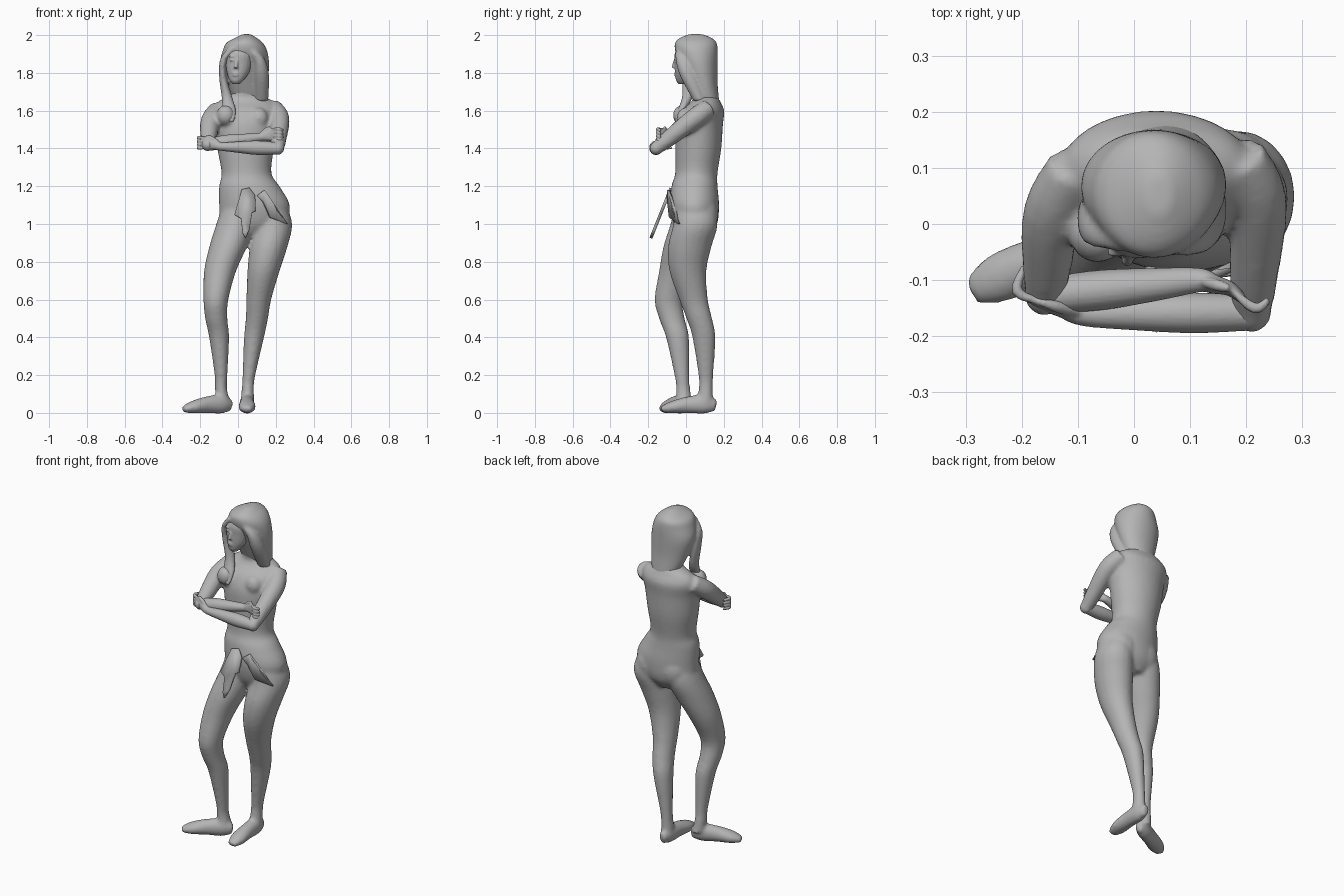
import bpy, bmesh, math
from mathutils import Vector, Matrix

cube = bpy.data.objects.get("Cube")
if cube:
    bpy.data.objects.remove(cube, do_unlink=True)

grey = bpy.data.materials.new("stone grey")
grey.use_nodes = True
grey.diffuse_color = (.46, .46, .46, 1)
grey.node_tree.nodes["Principled BSDF"].inputs["Base Color"].default_value = grey.diffuse_color

UP = Vector((0, 0, 1))


def smooth_path(points, steps=4):
    """Catmull-Rom interpolation of position and both radii."""
    p = [Vector(q if len(q) > 4 else (*q, q[-1])) for q in points]
    p = [p[0] * 2 - p[1]] + p + [p[-1] * 2 - p[-2]]
    result = []
    for before, start, end, after in zip(p, p[1:], p[2:], p[3:]):
        leave, arrive = (end - before) / 2, (after - start) / 2
        for i in range(steps):
            t = i / steps
            ease = t * t * (3 - 2 * t)
            result.append(start.lerp(end, ease) + leave * (t * (1 - t) ** 2)
                          - arrive * (t * t * (1 - t)))
    return result + [p[-2]]


def loft(bm, points, level=False, sides=20):
    """Closed tube through (x, y, z, side radius, other radius) stations.
    Level tubes keep every section horizontal."""
    path = smooth_path(points)
    rings = []
    for i, station in enumerate(path):
        centre = Vector(station[:3])
        if level:
            side, other = Vector((1, 0, 0)), Vector((0, 1, 0))
        else:
            ahead = Vector(path[min(i + 1, len(path) - 1)][:3])
            behind = Vector(path[max(i - 1, 0)][:3])
            along = (ahead - behind).normalized()
            side = along.cross(UP).normalized()
            other = side.cross(along)
        side_radius, other_radius = (max(r, .004) for r in station[3:])
        ring = []
        for k in range(sides):
            angle = math.tau * k / sides
            offset = side * side_radius * math.cos(angle) + other * other_radius * math.sin(angle)
            ring.append(bm.verts.new(centre + offset))
        rings.append(ring)
    for low, high in zip(rings, rings[1:]):
        for k in range(sides):
            n = (k + 1) % sides
            bm.faces.new((low[k], low[n], high[n], high[k]))
    bm.faces.new(rings[0][::-1])
    bm.faces.new(rings[-1])


def ball(bm, centre, size):
    matrix = Matrix.Translation(centre) @ Matrix.Diagonal((*size, 1))
    bmesh.ops.create_uvsphere(bm, u_segments=20, v_segments=12, radius=1, matrix=matrix)


def finish(bm, name, voxel=0, relax=4):
    """Make the object; a voxel size fuses its overlapping volumes."""
    bmesh.ops.recalc_face_normals(bm, faces=bm.faces[:])
    for face in bm.faces:
        face.smooth = True
    mesh = bpy.data.meshes.new(name)
    bm.to_mesh(mesh)
    bm.free()
    mesh.materials.append(grey)
    obj = bpy.data.objects.new(name, mesh)
    bpy.context.collection.objects.link(obj)
    if voxel:
        fuse = obj.modifiers.new("fuse", 'REMESH')
        fuse.mode = 'VOXEL'
        fuse.voxel_size = voxel
        fuse.use_smooth_shade = True
        soften = obj.modifiers.new("soften", 'SMOOTH')
        soften.factor = .5
        soften.iterations = relax
    return obj


def add_leg(bm, across, forward):
    """Both legs share heights and girth; only the pose differs."""
    heights = (1.12, 1, .88, .75, .6, .5, .4, .2, .13, .06)
    girths = (.085, .102, .1, .085, .066, .059, .053, .034, .032, .037)
    loft(bm, [(x, y, z, g, g * 1.15) for x, y, z, g in zip(across, forward, heights, girths)],
         level=True)


def add_foot(bm, heel, toe):
    """Foot tapering from heel to toe: (fraction, height, half width, half thickness)."""
    shape = ((0, .04, .02, .03), (.2, .046, .038, .05), (.5, .043, .041, .045),
             (.8, .03, .045, .033), (1, .018, .025, .017))
    heel, toe = Vector(heel), Vector(toe)
    loft(bm, [(*heel.lerp(toe, t), z, wide, thick) for t, z, wide, thick in shape])


def add_arm(name, bm, shoulder, biceps, elbow, wrist, knuckles, bend, tips):
    """Upper arm fused to the body, then forearm, palm, wrapped fingers and thumb."""
    shoulder, biceps, elbow, wrist, knuckles, bend, tips = map(
        Vector, (shoulder, biceps, elbow, wrist, knuckles, bend, tips))
    loft(bm, [(*shoulder, .05), (*biceps, .053), (*biceps.lerp(elbow, .7), .043), (*elbow, .034)])
    ball(bm, elbow, (.036, .036, .036))
    lower = bmesh.new()
    loft(lower, [(*elbow, .032), (*elbow.lerp(wrist, .35), .036, .038), (*elbow.lerp(wrist, .7), .03),
                 (*wrist, .022), (*wrist.lerp(knuckles, .5), .017, .026), (*knuckles, .013, .034),
                 (*knuckles.lerp(bend, .5), .009, .028)])
    for finger in range(4):
        rise = UP * (finger - 1.5) * .018
        joints = zip((knuckles, bend, tips), (.005, .01, .006))
        loft(lower, [(*(p + rise), r) for p, r in joints], sides=10)
    thumb = ((wrist + UP * .01, .008), (wrist.lerp(knuckles, .6) + UP * .03, .011),
             (knuckles + UP * .038, .006))
    loft(lower, [(*p, r) for p, r in thumb], sides=10)
    finish(lower, name, voxel=.004, relax=2)


# Body: torso, chest and seat
body = bmesh.new()
loft(body, [(.07, .05, .93, .08, .07), (.08, .05, 1, .17, .115), (.087, .045, 1.1, .187, .13),
            (.06, .045, 1.2, .16, .122), (.045, .055, 1.27, .132, .112), (.04, .065, 1.4, .15, .122),
            (.04, .07, 1.52, .165, .125), (.04, .09, 1.6, .175, .112), (.042, .105, 1.65, .145, .075),
            (.04, .1, 1.69, .075, .06), (.03, .06, 1.78, .045, .05)], level=True, sides=32)
ball(body, (-.065, -.02, 1.575), (.05, .05, .055))
ball(body, (.11, -.005, 1.56), (.05, .045, .055))
for x in (.02, .16):
    ball(body, (x, .085, 1.05), (.095, .085, .11))

# Body: straight left leg, bent right leg, feet
add_leg(body, (.165, .185, .162, .135, .11, .1, .085, .058, .052, .05),
        (.045, .05, .02, .01, .04, .07, .095, .105, .105, .1))
add_leg(body, (.01, -.013, -.052, -.095, -.117, -.115, -.1, -.09, -.09, -.08),
        (.045, .035, -.005, -.045, -.09, -.075, -.045, -.022, -.015, -.01))
add_foot(body, (.048, .16), (.048, -.13))
add_foot(body, (-.035, 0), (-.29, -.12))

# Crossed arms
add_arm("left_forearm", body, (.185, .12, 1.615), (.22, .04, 1.555), (.21, -.158, 1.4),
        (-.09, -.16, 1.41), (-.165, -.14, 1.43), (-.208, -.12, 1.43), (-.195, -.075, 1.43))
add_arm("right_forearm", body, (-.105, .1, 1.605), (-.145, .02, 1.545), (-.16, -.128, 1.42),
        (.115, -.1, 1.46), (.17, -.115, 1.475), (.215, -.15, 1.475), (.24, -.135, 1.47))
finish(body, "body", voxel=.01, relax=6)

# Head with nose, lips, eyes and brows
head = bmesh.new()
loft(head, [(-.01, -.02, 1.74, .018), (-.008, -.016, 1.76, .037), (0, -.008, 1.8, .058, .05),
            (.005, 0, 1.85, .07, .06), (.01, 0, 1.9, .073, .06), (.02, .02, 1.94, .06)], level=True)
loft(head, [(-.006, -.052, 1.88, .008), (-.01, -.063, 1.845, .009), (-.012, -.065, 1.825, .012)], sides=12)
for z in (1.787, 1.798):
    ball(head, (-.01, -.054, z), (.019, .008, .006))
for x in (-.033, .023):
    ball(head, (x, -.052, 1.868), (.013, .007, .006))
    ball(head, (x, -.051, 1.887), (.018, .008, .005))
finish(head, "head", voxel=.005, relax=2)

# Long hair with locks framing the face
hair = bmesh.new()
loft(hair, [(.06, .14, 1.6, .05, .04), (.055, .115, 1.66, .085, .06), (.045, .09, 1.75, .113, .077),
            (.035, .068, 1.85, .13, .1), (.037, .055, 1.92, .117, .113), (.035, .052, 1.96, .096, .11),
            (.042, .052, 1.985, .058, .085), (.045, .052, 2.005, .022, .035)], level=True, sides=28)
loft(hair, [(-.02, -.03, 1.935, .03, .02), (-.075, -.005, 1.87, .02, .035), (-.08, .015, 1.78, .02, .04),
            (-.06, .01, 1.68, .028, .03), (-.045, -.025, 1.6, .036, .02), (-.035, -.055, 1.54, .015, .01)],
     level=True)
loft(hair, [(.055, -.03, 1.935, .035, .025), (.11, -.015, 1.87, .034, .04), (.125, .015, 1.78, .04, .045),
            (.125, .075, 1.65, .035)], level=True)
finish(hair, "hair", voxel=.008, relax=6)


def add_cloth(name, outline, depth):
    """Thin hanging rag: outline in x and z, depth gives y."""
    bm = bmesh.new()
    bm.faces.new([bm.verts.new((x, depth(x, z), z)) for x, z in outline])
    bmesh.ops.triangulate(bm, faces=bm.faces[:])
    thick = finish(bm, name).modifiers.new("thickness", 'SOLIDIFY')
    thick.thickness = .016
    thick.offset = 0


# Torn loincloth
add_cloth("loincloth_centre",
          [(.02, 1.18), (-.018, 1.05), (.015, 1.03), (.025, .95), (.04, .925),
           (.06, .97), (.075, 1.06), (.095, 1.07), (.09, 1.15), (.06, 1.19)],
          lambda x, z: -.08 - (1.19 - z) * .4)
add_cloth("loincloth_side",
          [(.1, 1.15), (.14, 1.18), (.205, 1.07), (.26, 1), (.17, 1.035), (.13, 1.12)],
          lambda x, z: -.095 + 2.3 * (x - .1) ** 2)
